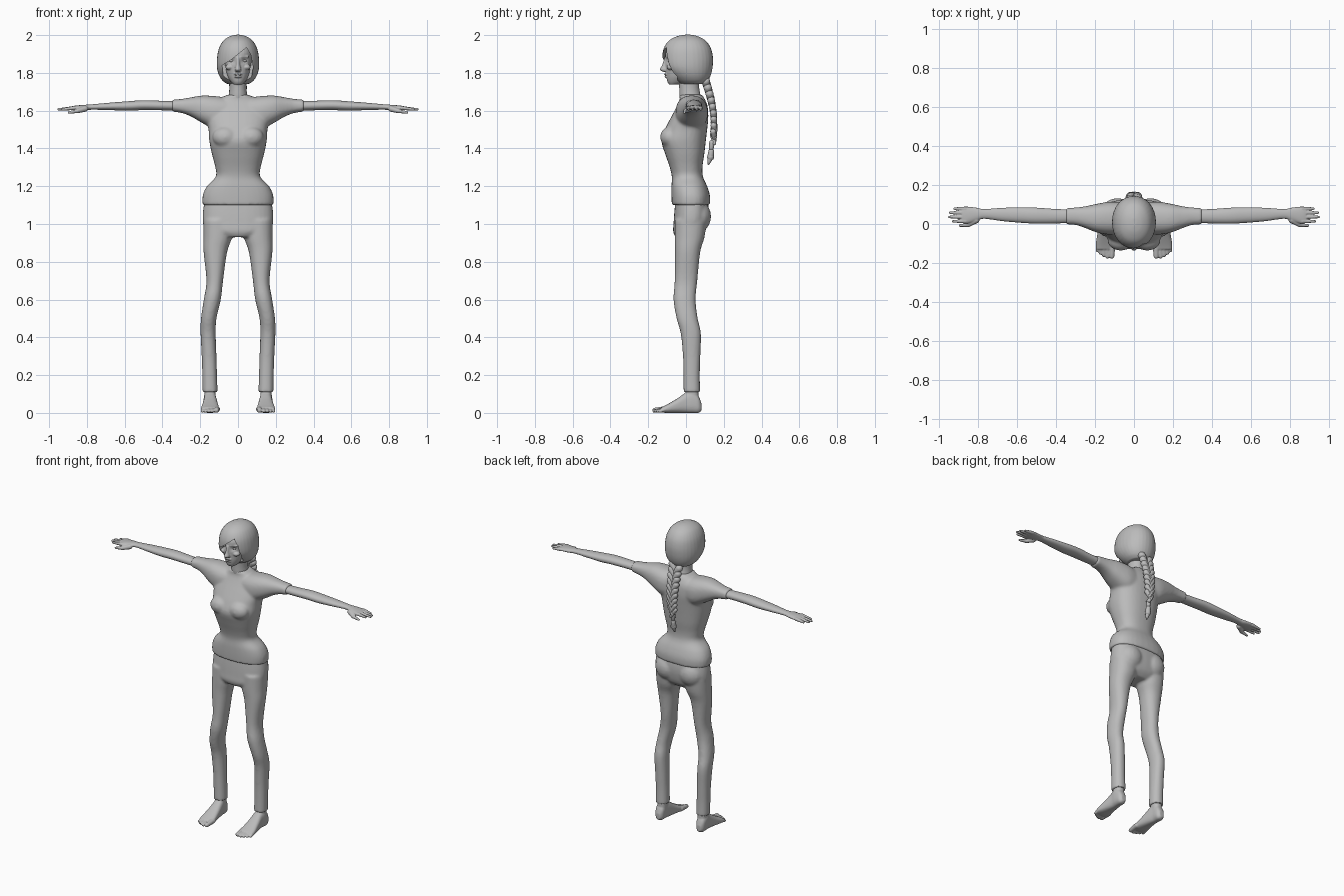
import bpy, bmesh, math
from mathutils import Vector

cube = bpy.data.objects.get("Cube")
if cube:
    bpy.data.objects.remove(cube)

grey = bpy.data.materials.new("plain grey")
grey.use_nodes = True
grey.diffuse_color = (0.5, 0.5, 0.5, 1)
grey.node_tree.nodes["Principled BSDF"].inputs["Base Color"].default_value = grey.diffuse_color

BOTH = (1, -1)
ONE = (1,)
AXES = {"Z": lambda t, a, b: (a, b, t), "X": lambda t, a, b: (t, a, b), "Y": lambda t, a, b: (a, t, b)}


def smooth_rows(rows, steps=4):
    """Catmull-Rom interpolation through the section rows."""
    rows = [Vector(r) for r in rows]
    out = []
    for i in range(len(rows) - 1):
        p, q = rows[i], rows[i + 1]
        before, after = rows[max(i - 1, 0)], rows[min(i + 2, len(rows) - 1)]
        m, n = (q - before) / 2, (after - p) / 2
        for k in range(steps):
            s = k / steps
            d = q - p
            out.append(p + s * m + s * s * (3 * d - 2 * m - n) + s ** 3 * (m + n - 2 * d))
    return out + [rows[-1]]


def loft(bm, rows, axis="Z", sides=ONE, power=2.4, count=32):
    """Rows: position, middle and half size of one axis, low and high of the other."""
    for side in sides:
        rings = []
        for t, mid, half, low, high in smooth_rows(rows):
            ring = []
            for k in range(count):
                angle = math.tau * k / count
                c, s = math.cos(angle), math.sin(angle)
                a = mid + half * math.copysign(abs(c) ** (2 / power), c)
                b = (low + high) / 2 + (high - low) / 2 * math.copysign(abs(s) ** (2 / power), s)
                x, y, z = AXES[axis](t, a, b)
                ring.append(bm.verts.new((x * side, y, z)))
            rings.append(ring)
        for r, s in zip(rings, rings[1:]):
            for k in range(count):
                j = (k + 1) % count
                bm.faces.new((r[k], r[j], s[j], s[k]))
        bm.faces.new(rings[0])
        bm.faces.new(rings[-1])


def ball(bm, centre, radii, sides=ONE):
    for side in sides:
        for v in bmesh.ops.create_uvsphere(bm, u_segments=20, v_segments=12, radius=1)["verts"]:
            p = [c + r * w for c, r, w in zip(centre, radii, v.co)]
            v.co = (p[0] * side, p[1], p[2])


def capsule(bm, start, end, r0, r1, sides=ONE):
    """Rounded, tapered limb between two points."""
    start, end = Vector(start), Vector(end)
    turn = (end - start).to_track_quat("Z", "Y")
    for side in sides:
        for v in bmesh.ops.create_uvsphere(bm, u_segments=14, v_segments=10, radius=1)["verts"]:
            far = v.co.z > 0.001
            p = turn @ v.co * (r1 if far else r0) + (end if far else start)
            v.co = (p.x * side, p.y, p.z)


def finish(name, bm, voxel=0, blur=0, cutter=None):
    """Fuse the pieces into one skin, cut it if needed and shade it smooth."""
    bmesh.ops.recalc_face_normals(bm, faces=bm.faces[:])
    mesh = bpy.data.meshes.new(name)
    bm.to_mesh(mesh)
    bm.free()
    obj = bpy.data.objects.new(name, mesh)
    bpy.context.collection.objects.link(obj)
    if voxel:
        mod = obj.modifiers.new("fuse", "REMESH")
        mod.mode, mod.voxel_size = "VOXEL", voxel
    if blur:
        mod = obj.modifiers.new("soften", "SMOOTH")
        mod.factor, mod.iterations = 0.5, blur
    if cutter:
        mod = obj.modifiers.new("opening", "BOOLEAN")
        mod.operation, mod.object = "DIFFERENCE", cutter
    graph = bpy.context.evaluated_depsgraph_get()
    obj.data = bpy.data.meshes.new_from_object(obj.evaluated_get(graph))
    obj.modifiers.clear()
    obj.data.materials.clear()
    obj.data.materials.append(grey)
    obj.data.shade_smooth()
    obj.data.set_sharp_from_angle(angle=math.radians(50))
    return obj


# Shirt: torso, bust and short sleeves
bm = bmesh.new()
loft(bm, [(1.1, 0, .188, -.075, .127), (1.15, 0, .187, -.077, .127), (1.2, 0, .165, -.077, .112),
          (1.25, 0, .118, -.075, .09), (1.3, 0, .12, -.086, .087), (1.37, 0, .138, -.11, .097),
          (1.44, 0, .152, -.13, .105), (1.5, 0, .156, -.112, .112), (1.56, 0, .165, -.082, .118),
          (1.62, 0, .15, -.05, .115), (1.66, 0, .1, -.033, .1), (1.685, 0, .056, -.036, .085)])
ball(bm, (.068, -.085, 1.46), (.068, .052, .055), BOTH)
loft(bm, [(.05, .03, .08, 1.5, 1.668), (.12, .03, .085, 1.5, 1.677), (.19, .03, .074, 1.535, 1.68),
          (.25, .035, .056, 1.57, 1.67), (.3, .04, .045, 1.588, 1.662), (.35, .04, .042, 1.595, 1.658)],
     "X", BOTH)
finish("shirt", bm, .008, 6)

# Trousers: pelvis, seat and legs
bm = bmesh.new()
loft(bm, [(1.13, 0, .176, -.055, .115), (1.06, 0, .186, -.062, .122), (1, 0, .184, -.066, .115),
          (.96, 0, .16, -.068, .1), (.93, 0, .09, -.055, .07)])
ball(bm, (.085, .06, 1.04), (.085, .073, .085), BOTH)
loft(bm, [(1.02, .1, .084, -.06, .11), (.93, .107, .076, -.06, .098), (.85, .12, .062, -.058, .075),
          (.7, .123, .044, -.06, .06), (.6, .136, .045, -.066, .051), (.5, .155, .041, -.05, .062),
          (.42, .158, .04, -.028, .079), (.3, .153, .039, -.016, .076), (.2, .15, .039, -.013, .073),
          (.11, .148, .04, -.013, .075)], "Z", BOTH, 2.2)
finish("trousers", bm, .008, 5)

# Arms with hands
bm = bmesh.new()
loft(bm, [(.3, .04, .034, 1.6, 1.65), (.4, .04, .037, 1.602, 1.652), (.5, .043, .041, 1.603, 1.655),
          (.58, .046, .04, 1.6, 1.65), (.68, .049, .034, 1.603, 1.642), (.77, .052, .025, 1.605, 1.634),
          (.81, .05, .034, 1.602, 1.631), (.86, .046, .044, 1.602, 1.627), (.885, .046, .04, 1.604, 1.622)],
     "X", BOTH, 2.1)
for y, tip in ((.014, .93), (.036, .95), (.058, .945), (.079, .922)):
    capsule(bm, (.865, y, 1.614), (tip, y, 1.607), .011, .007, BOTH)
capsule(bm, (.81, .02, 1.61), (.85, -.004, 1.598), .016, .012, BOTH)
capsule(bm, (.85, -.004, 1.598), (.895, -.008, 1.59), .011, .007, BOTH)
finish("arms", bm, .0035, 3)

# Bare feet with toes
bm = bmesh.new()
loft(bm, [(.082, .15, .014, .012, .05), (.065, .15, .028, 0, .09), (.03, .15, .032, 0, .12),
          (0, .147, .034, 0, .108), (-.05, .147, .041, 0, .074), (-.1, .148, .048, 0, .045),
          (-.13, .149, .046, .002, .03)], "Y", BOTH, 2.6)
loft(bm, [(.03, .148, .028, .01, .07), (.1, .148, .03, -.003, .066), (.16, .148, .032, 0, .065)], "Z", BOTH)
for x, tip, r in ((.112, -.165, .014), (.135, -.168, .01), (.153, -.16, .01), (.17, -.15, .009), (.186, -.137, .009)):
    capsule(bm, (x, -.105, .02), (x + .002, tip, r), r * 1.2, r, BOTH)
finish("feet", bm, .004, 3)

# Head, face features and neck
bm = bmesh.new()
loft(bm, [(1.738, 0, .022, -.088, -.05), (1.752, 0, .037, -.098, 0), (1.78, 0, .054, -.104, .04),
          (1.82, 0, .067, -.107, .08), (1.87, 0, .077, -.109, .1), (1.92, 0, .075, -.104, .1),
          (1.97, 0, .045, -.06, .07)], "Z", ONE, 2.2)
loft(bm, [(1.6, 0, .06, -.02, .09), (1.67, 0, .051, -.034, .08), (1.72, 0, .045, -.036, .07),
          (1.8, 0, .045, -.04, .07)], "Z", ONE, 2)
loft(bm, [(1.806, 0, .012, -.122, -.09), (1.818, 0, .017, -.138, -.09), (1.842, 0, .011, -.126, -.09),
          (1.882, 0, .01, -.114, -.09)], "Z", ONE, 2)
ball(bm, (0, -.103, 1.793), (.023, .013, .006), ONE)
ball(bm, (0, -.101, 1.779), (.02, .013, .006), ONE)
ball(bm, (.045, -.08, 1.83), (.022, .022, .015), BOTH)
capsule(bm, (.016, -.103, 1.884), (.052, -.088, 1.886), .007, .006, BOTH)
head = finish("head", bm, .0035, 2)
for v in head.data.vertices:
    if v.co.y < -.06:
        gap = Vector((abs(v.co.x) - .033, v.co.z - 1.864)).length
        v.co.y += .011 * math.exp(-(gap / .014) ** 2)

# Eyes
bm = bmesh.new()
ball(bm, (.033, -.083, 1.864), (.015, .012, .008), BOTH)
finish("eyes", bm)

# Hair with a swept fringe, opened around the face
bm = bmesh.new()
outline = [(-.045, 1.7), (-.078, 1.78), (-.084, 1.84), (-.035, 1.87), (.015, 1.91), (.045, 1.935),
           (.068, 1.895), (.08, 1.83), (.07, 1.77), (.045, 1.7)]
face = bm.faces.new([bm.verts.new((x, -.3, z)) for x, z in outline])
pushed = bmesh.ops.extrude_face_region(bm, geom=[face])["geom"]
bmesh.ops.translate(bm, verts=[g for g in pushed if isinstance(g, bmesh.types.BMVert)], vec=(0, .255, 0))
opening = finish("face_opening_cutter", bm)
opening.hide_render = True

bm = bmesh.new()
loft(bm, [(2.002, 0, .012, -.01, .03), (1.993, 0, .045, -.05, .065), (1.97, 0, .078, -.092, .105),
          (1.93, 0, .101, -.118, .132), (1.88, 0, .111, -.126, .143), (1.83, 0, .112, -.118, .141),
          (1.79, 0, .102, -.088, .132), (1.76, 0, .083, -.055, .118), (1.742, 0, .06, -.03, .1)], "Z", ONE, 2.1)
finish("hair", bm, .005, 3, opening)
bpy.data.objects.remove(opening)

# Braid: overlapping strands on both sides, a tie and a tuft
bm = bmesh.new()
strands = 9
for i in range(strands):
    for side in BOTH:
        t = (i + (.5 if side < 0 else 0)) / strands
        y = .105 + .042 * math.sin(t * 2.2)
        z = 1.735 - .3 * t
        size = 1 - .35 * t
        capsule(bm, (side * .027 * size, y, z + .02), (-side * .006, y + .008, z - .025),
                .023 * size, .015 * size)
capsule(bm, (0, .138, 1.43), (0, .134, 1.4), .015, .012)
capsule(bm, (0, .134, 1.385), (0, .13, 1.355), .015, .019)
capsule(bm, (0, .13, 1.355), (0, .119, 1.315), .018, .004)
finish("braid", bm)
